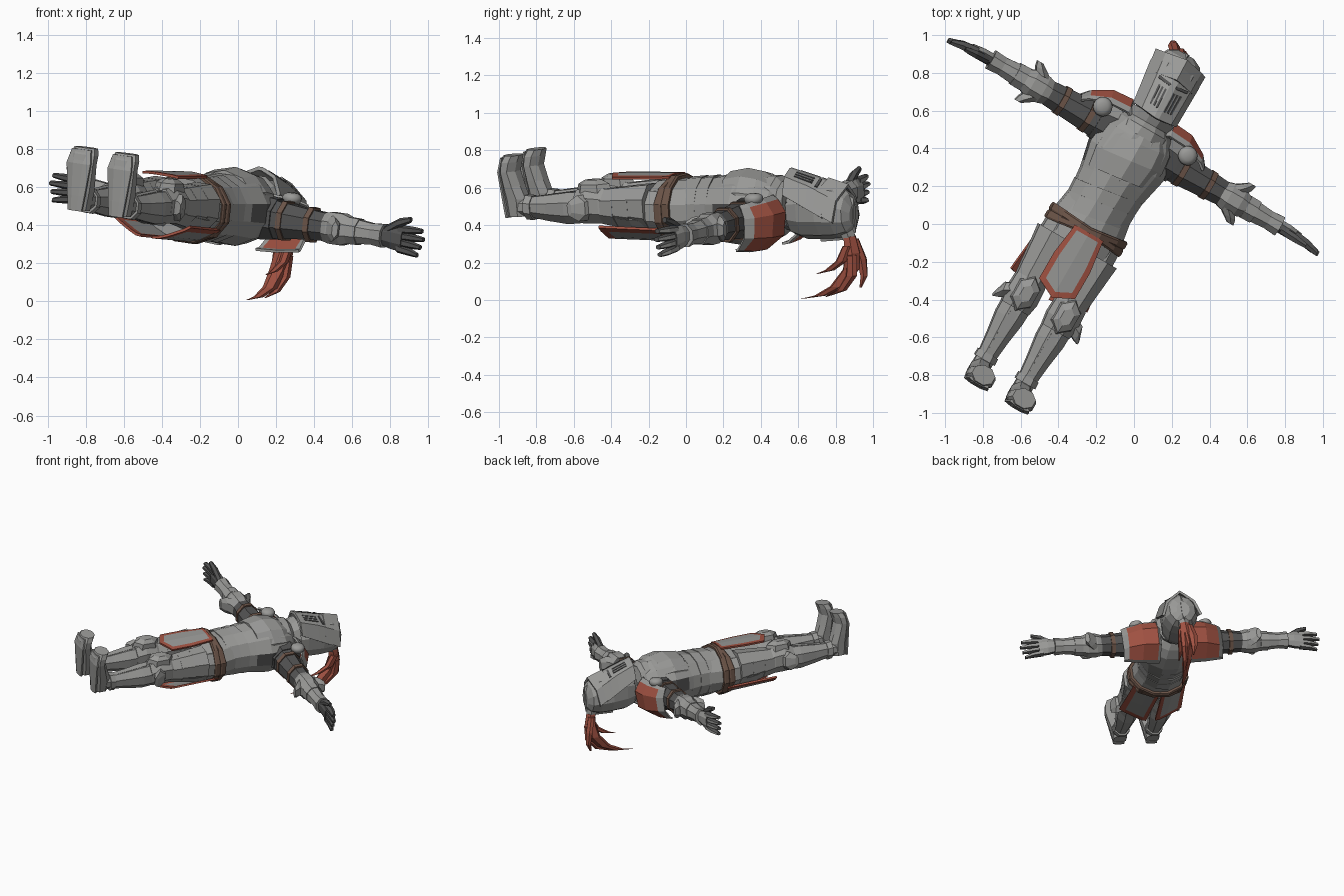
import bpy, bmesh
from math import cos, sin, pi, radians
from mathutils import Matrix, Vector

if "Cube" in bpy.data.objects:
    bpy.data.objects.remove(bpy.data.objects["Cube"])

# Figure lies on its back: local x = its left, y = toward head, z = chest side
PLACE = (Matrix.Translation((-0.178, 0.103, 0.49))
         @ Matrix.Rotation(radians(-30), 4, 'Z') @ Matrix.Rotation(radians(7.5), 4, 'Y'))


def material(name, rgb):
    m = bpy.data.materials.new(name)
    m.use_nodes = True
    m.diffuse_color = (*rgb, 1)
    m.node_tree.nodes["Principled BSDF"].inputs["Base Color"].default_value = (*rgb, 1)
    return m


STEEL = material("steel grey", (0.32, 0.32, 0.31))
DARK = material("dark cloth", (0.085, 0.085, 0.085))
RED = material("red cloth", (0.36, 0.085, 0.055))
BROWN = material("brown leather", (0.15, 0.09, 0.065))


def finish(name, bm, mats, mirror=False, rule=None):
    bmesh.ops.recalc_face_normals(bm, faces=bm.faces)
    if rule:
        for f in bm.faces:
            f.material_index = int(rule(f.calc_center_median(), f.normal))
    me = bpy.data.meshes.new(name)
    bm.to_mesh(me)
    bm.free()
    for m in mats:
        me.materials.append(m)
    ob = bpy.data.objects.new(name, me)
    bpy.context.collection.objects.link(ob)
    ob.matrix_world = PLACE
    if mirror:
        ob.modifiers.new("mirror", 'MIRROR')
    return ob


def loft(name, rings, mats, axis=1, n=8, mirror=False, rule=None, tilt=0):
    """Skin of n-sided rings: (position on axis, centre a, centre b, radius a, radius b)."""
    bm = bmesh.new()
    a, b = [i for i in range(3) if i != axis]
    loops = []
    for pos, ca, cb, ra, rb in rings:
        loop = []
        for i in range(n):
            t = 2 * pi * (i + 0.5) / n
            p = Vector()
            p[axis], p[a], p[b] = pos, ca + ra * cos(t), cb + rb * sin(t)
            p[axis] += tilt * p[a]
            loop.append(bm.verts.new(p))
        loops.append(loop)
    for lo, hi in zip(loops, loops[1:]):
        for i in range(n):
            j = (i + 1) % n
            bm.faces.new((lo[i], lo[j], hi[j], hi[i]))
    bm.faces.new(loops[0])
    bm.faces.new(loops[-1])
    return finish(name, bm, mats, mirror, rule)


def panel(name, us, vs, point, mats, mirror=False, thick=0.014):
    """Curved sheet with a border (slot 1) around its inner cells (slot 0)."""
    bm = bmesh.new()
    g = [[bm.verts.new(point(u, v)) for u in us] for v in vs]
    for r in range(len(vs) - 1):
        for c in range(len(us) - 1):
            f = bm.faces.new((g[r][c], g[r][c + 1], g[r + 1][c + 1], g[r + 1][c]))
            f.material_index = int(r in (0, len(vs) - 2) or c in (0, len(us) - 2))
    ob = finish(name, bm, mats, mirror)
    s = ob.modifiers.new("thickness", 'SOLIDIFY')
    s.thickness, s.offset = thick, 0
    return ob


def body(*rows):
    """Rings centred on the body axis: (y, centre z, half width, half depth)."""
    return [(y, 0, cz, w, d) for y, cz, w, d in rows]


def arm(*rows):
    """Rings along the arm: (x, half height, half depth)."""
    return [(x, 0.375, -0.03, h, d) for x, h, d in rows]


def leg(*rows):
    """Rings along the leg: (y, centre z, half width, half depth)."""
    return [(y, 0.125, cz, w, d) for y, cz, w, d in rows]


# Torso, with cloth showing below the armpits
loft("torso", body((-0.25, 0, .18, .14), (-0.13, 0, .21, .165), (0.04, 0, .18, .165), (0.16, 0, .205, .185),
                   (0.27, 0, .23, .2), (0.4, 0, .215, .185), (0.47, 0, .17, .15), (0.52, 0, .1, .11)),
     [STEEL, DARK], n=12, rule=lambda c, n: abs(n.x) > 0.9 and 0.17 < c.y < 0.45)
loft("breastplate", body((0.17, 0.05, .18, .15), (0.28, 0.06, .2, .158), (0.38, 0.05, .19, .15),
                         (0.45, 0.04, .14, .12)), [STEEL], n=10, tilt=0.12)
for k in range(3):
    y = 0.16 - 0.075 * k
    loft("waist_lame", body((y - 0.09, 0, .188, .172), (y, 0, .198 - .004 * k, .187 - .004 * k)),
         [STEEL], n=12, tilt=0.15)
loft("gorget", body((0.42, 0.02, .16, .16), (0.47, 0.02, .145, .16), (0.5, 0.02, .12, .13),
                    (0.55, 0.025, .13, .15)), [STEEL], n=12)
loft("neck", body((0.5, 0, .1, .11), (0.62, 0, .1, .11)), [DARK])

# Two crossed belts
for slant in (0.13, -0.08):
    loft("belt", body((-0.175, 0, .226, .182), (-0.165, 0, .232, .19), (-0.14, 0, .232, .19),
                      (-0.13, 0, .226, .182)), [BROWN], n=12, tilt=slant)
loft("hip_lame", body((-0.25, 0, .215, .16), (-0.17, 0, .212, .17)), [STEEL], n=12)

# Bordered cloth: front panel and split rear skirt
panel("front_tabard", [-.11, -.08, 0, .08, .11], [-.16, -.18, -.34, -.465, -.5],
      lambda u, v: (u * (1 if v < -.3 else .8), v - (0.055 * (1 - abs(u) / .11) if v < -.4 else 0),
                    0.185 - 0.8 * u * u), [STEEL, RED])
panel("rear_skirt", [.01, .04, .11, .19, .225], [-.15, -.18, -.35, -.51, -.555],
      lambda u, v: (u * (.87 - .42 * (v + .15)) - 0.06 * (v + .15) * (u < .05),
                    v + 0.2 * (u - 0.1) * (v < -.4),
                    -.17 + 1.6 * u * u - 0.05 * (v + .15)), [STEEL, RED], mirror=True)

# Legs
loft("thigh", leg((-0.18, 0, .095, .12), (-0.35, 0.01, .1, .12), (-0.6, 0.03, .075, .085)), [STEEL], mirror=True)
for k in range(3):
    y = -0.25 - 0.1 * k
    r = 0.121 - 0.01 * k
    loft("thigh_plate", leg((y - 0.11, 0.03, r - .012, r - .003), (y, 0.025, r, r + .012)), [STEEL], mirror=True)
loft("knee_guard", leg((-0.5, 0.03, .08, .09), (-0.54, 0.035, .095, .105), (-0.63, 0.04, .1, .11),
                       (-0.7, 0.03, .088, .095)), [STEEL], mirror=True)
loft("knee_cap", [(.1, .125, -.605, .072, .11), (.15, .125, -.605, .066, .095), (.172, .125, -.605, .035, .05)],
     [STEEL], axis=2, n=6, mirror=True)
loft("knee_fin", [(.18, -.62, .03, .05, .07), (.235, -.65, .03, .05, .07), (.26, -.69, .03, .015, .04)],
     [STEEL], axis=0, n=6, mirror=True)
loft("shin", leg((-0.66, 0.025, .088, .09), (-0.76, 0.02, .085, .092), (-0.88, 0.02, .067, .075),
                 (-1.0, 0.025, .054, .058), (-1.08, 0.03, .055, .055)), [STEEL], mirror=True)
loft("shin_ridge", leg((-0.72, 0.09, .03, .03), (-0.85, 0.075, .03, .03), (-1.0, 0.06, .02, .025)),
     [STEEL], n=4, mirror=True)
loft("ankle_ring", leg((-1.02, 0.025, .066, .07), (-0.98, 0.02, .064, .07)), [STEEL], mirror=True)
foot = [(-.025, -1.085, .052, .06), (.07, -1.085, .064, .072), (.14, -1.1, .074, .06),
        (.22, -1.115, .082, .05), (.27, -1.105, .08, .055), (.305, -1.09, .065, .052)]
loft("foot", [(z, .125, y, w, d) for z, y, w, d in foot], [STEEL], axis=2, mirror=True)
loft("sole", [(-.03, .125, -1.135, .045, .016), (.05, .125, -1.14, .056, .016), (.22, .125, -1.15, .078, .014),
              (.295, .125, -1.135, .062, .014)], [STEEL], axis=2, mirror=True)

# Arms
loft("upper_arm", arm((.16, .1, .12), (.26, .095, .105), (.42, .083, .088), (.6, .068, .075)),
     [DARK], axis=0, mirror=True)
for x, r in ((.275, .1), (.435, .088)):
    loft("arm_strap", arm((x, r, r + .012), (x + .03, r - .002, r + .01)), [BROWN], axis=0, mirror=True)
loft("elbow_guard", arm((.53, .07, .08), (.57, .084, .09), (.64, .084, .09), (.68, .065, .075)),
     [STEEL], axis=0, mirror=True)
for s in (-1, 1):
    loft("elbow_fin", [(.375 + s * .06, .6, -.03, .055, .07), (.375 + s * .09, .63, -.03, .04, .065),
                       (.375 + s * .12, .655, -.03, .02, .045)], [STEEL], n=6, mirror=True)
loft("forearm", arm((.64, .06, .07), (.72, .064, .07), (.82, .054, .06), (.89, .06, .068)),
     [STEEL], axis=0, mirror=True)
loft("cuff", arm((.68, .07, .076), (.74, .068, .074)), [STEEL], axis=0, mirror=True)


# Hands: plated on the back, cloth on the palm
def palm_side(c, n):
    return n.y < 0.6


loft("palm", [(.87, .375, -.03, .038, .048), (.94, .375, -.03, .038, .068), (1.01, .37, -.035, .033, .07)],
     [STEEL, DARK], axis=0, mirror=True, rule=palm_side)
for k in range(4):
    z = 0.015 - 0.033 * k
    spread = 0.005 * (1 - k)
    tip = 1.142 - 0.014 * abs(k - 1)
    loft("finger", [(.98, .372, z, .03, .024), (1.06, .366, z + spread, .026, .021),
                    (tip, .35, z + 2 * spread, .016, .013)], [STEEL, DARK], axis=0, n=6, mirror=True, rule=palm_side)
loft("thumb", [(.9, .365, .0, .024, .028), (.98, .36, .05, .024, .026), (1.05, .355, .075, .015, .016)],
     [DARK], axis=0, n=6, mirror=True)

# Shoulder plates and domed front discs
HEIGHT = {.11: .165, .13: .185, .24: .175, .34: .115, .375: .07}
panel("pauldron", [-86, -74, -30, 15, 42, 54], list(HEIGHT),
      lambda a, x: (x, .385 + HEIGHT[x] * cos(radians(a)),
                    -.045 + (.16 - .15 * max(0, x - .2)) * sin(radians(a))),
      [RED, STEEL], mirror=True)
loft("shoulder_cup", [(.15, .39, -.03, .13, .125), (.24, .385, -.03, .115, .115)],
     [STEEL, DARK], axis=0, mirror=True, rule=lambda c, n: n.y < 0.5)
loft("shoulder_disc", [(.06, .262, .455, .045, .045), (.09, .262, .455, .052, .052),
                       (.105, .262, .455, .044, .044), (.115, .262, .455, .024, .024)],
     [STEEL], axis=2, n=16, mirror=True).data.shade_smooth()

# Helmet
loft("helmet", body((0.55, -.01, .1, .13), (0.62, -.01, .118, .155), (0.74, -.01, .135, .155),
                    (0.83, -.015, .128, .145), (0.89, -.03, .1, .11), (0.915, -.04, .05, .06)), [STEEL], n=10)
loft("crest_ridge", body((0.7, -.03, .02, .15), (0.85, -.03, .02, .14), (0.92, -.04, .015, .09)), [STEEL], n=6)


def visor_point(x, y, lift=0.0, sweep=0.12):
    """Keeled face plate that widens upward and wraps back at the cheeks."""
    x *= 1 + 0.6 * (y - 0.56)
    z = 0.205 + lift - 0.3 * (y - 0.57) - 0.45 * abs(x) - 2.2 * max(0, abs(x) - 0.09)
    return x, y + sweep * abs(x), z


def visor_slot(x, y):
    return visor_point(x, y, 0.011)


panel("visor", [-.125, -.085, -.012, .012, .085, .125], [.54, .57, .68, .78], visor_point,
      [STEEL, STEEL], thick=0.02)
panel("brow", [-.12, -.085, 0, .085, .12], [.77, .79, .84, .89],
      lambda x, y: visor_point(x, y, .012, -.2), [STEEL, STEEL], thick=0.02)
# Breathing slots and eye slits
for x0 in (.02, .038, .056):
    panel("breathing_slot", [x0, x0 + .009], [.59, .7], visor_slot, [DARK, DARK], mirror=True, thick=0.006)
panel("eye_slit", [.015, .08], [.725, .74], visor_slot, [DARK, DARK], mirror=True, thick=0.006)

# Plume hanging behind the helmet
loft("plume_holder", [(-.11, 0, .86, .05, .05), (-.18, 0, .88, .035, .035)], [STEEL], axis=2, n=6)
strands = {
    "plume_main": [(-.15, 0, .88, .04, .035), (-.24, 0, .89, .05, .045), (-.33, -.01, .87, .045, .05),
                   (-.42, 0, .79, .035, .05), (-.47, 0, .68, .02, .04), (-.488, 0, .56, .004, .006)],
    "plume_inner": [(-.2, .03, .88, .025, .03), (-.28, .035, .84, .022, .035), (-.33, .03, .76, .015, .03),
                    (-.35, .03, .68, .004, .006)],
    "plume_outer": [(-.17, -.03, .89, .03, .025), (-.28, -.045, .92, .035, .025), (-.37, -.04, .93, .025, .02),
                    (-.43, -.03, .91, .005, .008)],
    "plume_lower": [(-.25, .02, .9, .03, .03), (-.36, .025, .89, .025, .035), (-.44, .02, .82, .018, .03),
                    (-.475, .015, .72, .004, .006)],
}
for name, rings in strands.items():
    loft(name, rings, [RED], axis=2, n=6)
